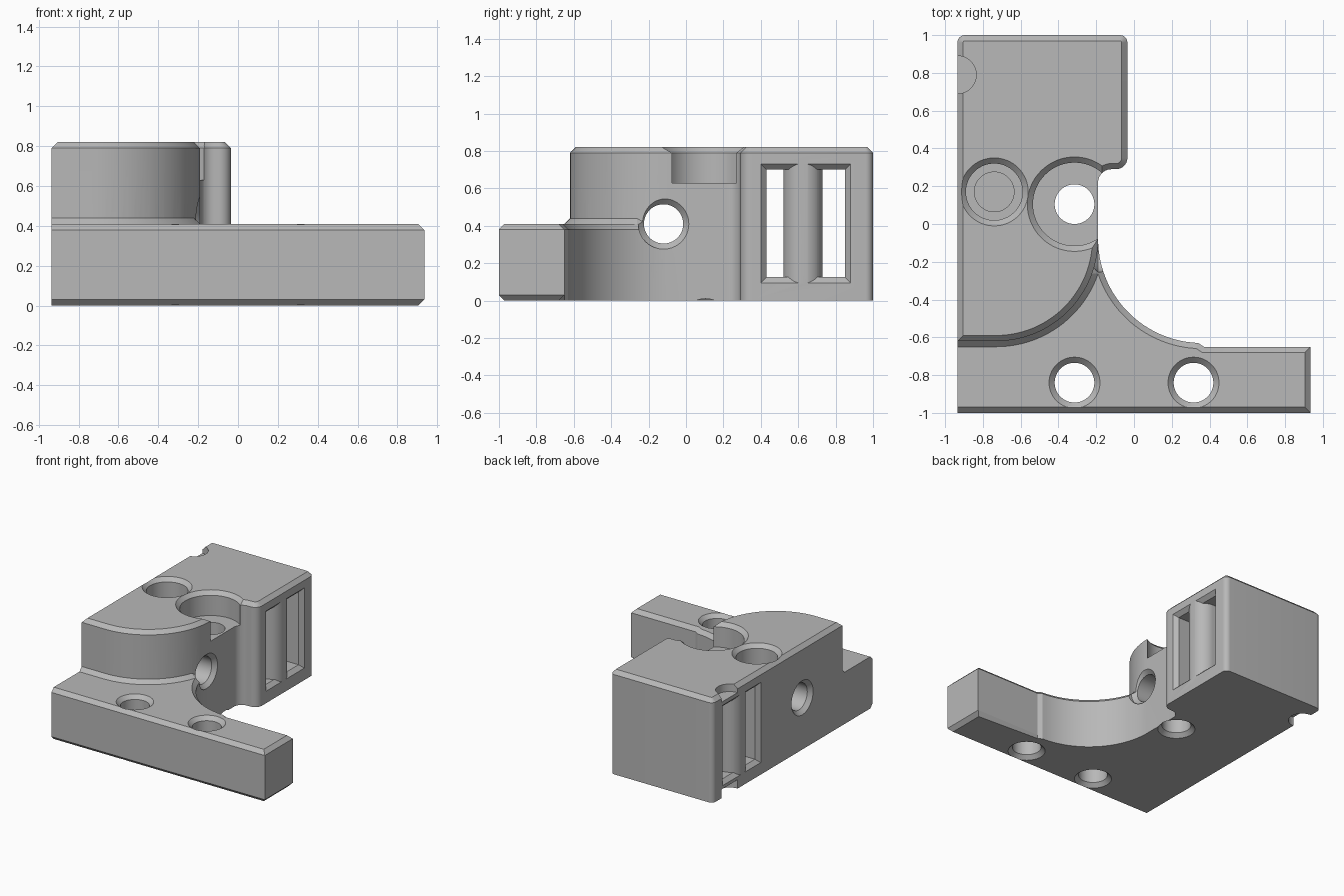
import bpy, bmesh
from math import sin, cos, radians, pi
from mathutils import Matrix, Vector

cube = bpy.data.objects.get("Cube")
if cube:
    bpy.data.objects.remove(cube, do_unlink=True)

grey = bpy.data.materials.new("plain grey")
grey.use_nodes = True
tone = (0.48, 0.48, 0.48, 1)
grey.diffuse_color = tone
grey.node_tree.nodes["Principled BSDF"].inputs["Base Color"].default_value = tone

CHAMFER = 0.03
LEFT, WALL, TOP, STEP = -0.935, -0.19, 0.82, 0.41


def arc(cx, cy, r, start, end, steps=10):
    angles = [radians(start + (end - start) * i / steps) for i in range(steps + 1)]
    return [(cx + r * cos(a), cy + r * sin(a)) for a in angles]


def loft(name, rings, matrix=Matrix(), bevel_rule=None):
    """Closed solid through matching rings of (x, y, z) points."""
    bm = bmesh.new()
    rows = [[bm.verts.new(matrix @ Vector(p)) for p in ring] for ring in rings]
    n = len(rows[0])
    for a, b in zip(rows, rows[1:]):
        for i in range(n):
            j = (i + 1) % n
            bm.faces.new((a[i], a[j], b[j], b[i]))
    bm.faces.new(rows[0][::-1])
    bm.faces.new(rows[-1])
    bmesh.ops.recalc_face_normals(bm, faces=bm.faces[:])
    if bevel_rule:
        edges = [e for e in bm.edges
                 if bevel_rule((e.verts[0].co + e.verts[1].co) / 2)]
        bmesh.ops.bevel(bm, geom=edges, offset=CHAMFER, segments=1,
                        affect='EDGES', clamp_overlap=False)
    mesh = bpy.data.meshes.new(name)
    bm.to_mesh(mesh)
    bm.free()
    mesh.materials.append(grey)
    ob = bpy.data.objects.new(name, mesh)
    bpy.context.collection.objects.link(ob)
    return ob


def prism(name, outline, z0, z1, bevel_rule=None):
    rings = [[(x, y, z) for x, y in outline] for z in (z0, z1)]
    return loft(name, rings, bevel_rule=bevel_rule)


def bore(name, matrix, profile):
    """Turned cutter from (radius, height) pairs."""
    rings = [[(x, y, h) for x, y in arc(0, 0, r, 0, 360, 64)[:-1]] for r, h in profile]
    return loft(name, rings, matrix)


def combine(target, other, operation):
    mod = target.modifiers.new(operation.lower(), 'BOOLEAN')
    mod.operation, mod.object, mod.solver = operation, other, 'EXACT'
    bpy.context.view_layer.objects.active = target
    bpy.ops.object.modifier_apply(modifier=mod.name)
    bpy.data.objects.remove(other, do_unlink=True)


def at(x, y):
    return Matrix.Translation((x, y, 0))


# Tall body with rounded front shoulder and clamp block behind
body_outline = ([(LEFT, -0.62)] + arc(-0.73, -0.08, 0.54, -90, 0, 28)
                + arc(-0.12, 0.22, 0.07, 180, 90)
                + arc(-0.095, 0.35, 0.06, -90, 0)
                + arc(-0.075, 0.96, 0.04, 0, 90)
                + arc(-0.895, 0.96, 0.04, 90, 180))
bracket = prism("bracket_body", body_outline, 0, TOP, lambda m: m.z > TOP - 0.001)


# Low mounting plate with scooped inner corner
def plate_edges(m):
    if m.x < LEFT + 0.001:
        return False
    return (m.z > STEP - 0.001 and m.y < -0.0801) or (m.z < 0.001 and m.y < -0.645)


plate_outline = ([(LEFT, -1), (0.935, -1), (0.935, -0.65), (0.37, -0.65), (0.34, -0.63)]
                 + arc(0.36, -0.08, 0.55, 267, 180, 28)
                 + [(-0.4, -0.08), (LEFT, -0.08)])
plate = prism("mounting_plate", plate_outline, 0, STEP, plate_edges)

# Sloped skirt where the body meets the plate
skirt_outline = [(LEFT, -0.65)] + arc(-0.73, -0.08, 0.57, -90, 0, 28) + [(LEFT, -0.08)]
skirt = prism("skirt", skirt_outline, 0.38, 0.44,
              lambda m: m.z > 0.439 and m.y < -0.0801 and m.x > LEFT + 0.001)
combine(skirt, bore("skirt_trim", at(0.36, -0.08), [(0.54, 0.37), (0.64, 0.47)]),
        'DIFFERENCE')
combine(bracket, plate, 'UNION')
combine(bracket, skirt, 'UNION')

# Screw holes in the plate
for x in (-0.315, 0.315):
    combine(bracket, bore("screw_hole", at(x, -0.84),
            [(0.145, -0.01), (0.105, 0.03), (0.105, 0.38), (0.145, 0.42)]), 'DIFFERENCE')

# Counterbored hole that breaks through the side wall
combine(bracket, bore("counterbore", at(-0.315, 0.105),
        [(0.145, -0.01), (0.105, 0.03), (0.105, 0.63), (0.22, 0.63),
         (0.22, 0.79), (0.26, 0.83)]), 'DIFFERENCE')

# Blind stepped hole
combine(bracket, bore("blind_hole", at(-0.74, 0.17),
        [(0.105, 0.3), (0.105, STEP), (0.15, STEP), (0.15, 0.79), (0.19, 0.83)]),
        'DIFFERENCE')

# Cross hole through both sides
sideways = Matrix.Translation((0, -0.12, STEP)) @ Matrix.Rotation(pi / 2, 4, 'Y')
combine(bracket, bore("cross_hole", sideways,
        [(0.145, LEFT - 0.01), (0.105, LEFT + CHAMFER), (0.105, WALL - CHAMFER),
         (0.135, WALL), (0.135, -0.1)]), 'DIFFERENCE')


# Strap window with flared mouths and a rounded pillar left in the middle
def window_ring(x, grow):
    y0, y1, z0, z1 = 0.43 - grow, 0.85 + grow, 0.125 - grow, 0.70 + grow
    return [(x, y0, z0), (x, y1, z0), (x, y1, z1), (x, y0, z1)]


RIGHT = -0.035
window = loft("strap_window", [window_ring(LEFT - 0.01, 0.04),
                               window_ring(LEFT + CHAMFER, 0),
                               window_ring(RIGHT - CHAMFER, 0),
                               window_ring(RIGHT + 0.01, 0.04)])
pillar_outline = (arc(RIGHT - 0.102, 0.625, 0.105, -90, 90, 24)
                  + arc(LEFT + 0.102, 0.625, 0.105, 90, 270, 24))
combine(window, prism("pillar", pillar_outline, -0.1, 1), 'DIFFERENCE')
combine(bracket, window, 'DIFFERENCE')

# Half-round notches at the top and bottom of the side
for low, high in ((-0.01, 0.07), (0.76, 0.83)):
    combine(bracket, bore("notch", at(LEFT, 0.79), [(0.1, low), (0.1, high)]),
            'DIFFERENCE')

# Smooth curves, keep machined edges sharp
bpy.ops.object.select_all(action='DESELECT')
bracket.select_set(True)
bpy.context.view_layer.objects.active = bracket
bpy.ops.object.shade_smooth_by_angle(angle=radians(25))
